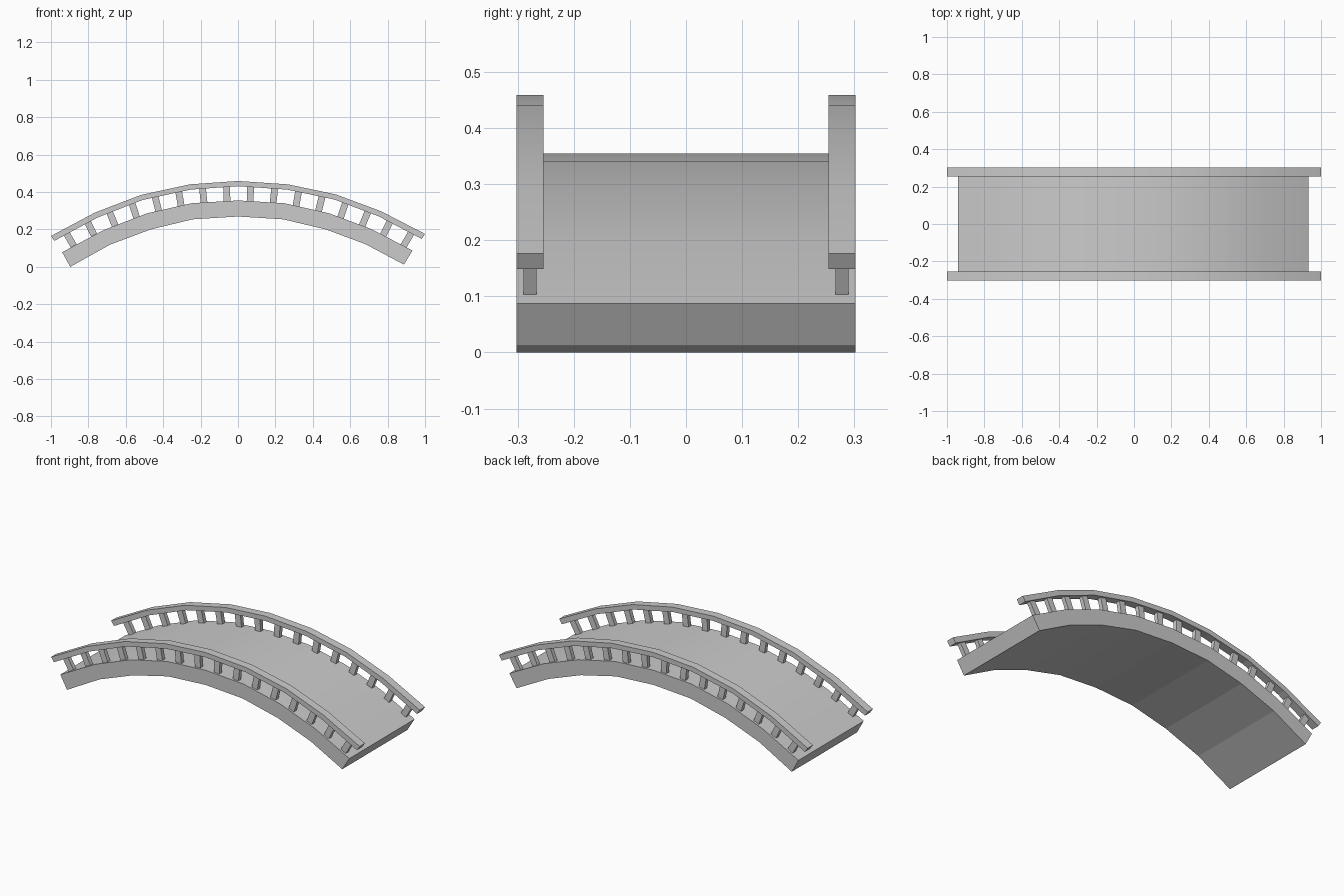
import bpy, bmesh, math
from mathutils import Matrix

if "Cube" in bpy.data.objects:
    bpy.data.objects.remove(bpy.data.objects["Cube"])

DECK_TOP = [(-.94, .078), (-.715, .198), (-.486, .286), (-.248, .340), (0, .355),
            (.248, .340), (.488, .286), (.713, .202), (.933, .087)]
DECK_LOW = [(-.897, 0), (-.685, .118), (-.467, .200), (-.242, .254), (0, .269),
            (.242, .254), (.47, .200), (.682, .121), (.887, .012)]
RAIL_TOP = [(-1, .165), (-.765, .290), (-.52, .384), (-.258, .441), (0, .459),
            (.267, .441), (.524, .387), (.765, .297), (1, .176)]
RAIL_LOW = [(-.982, .139), (-.752, .263), (-.512, .357), (-.253, .413), (0, .431),
            (.262, .413), (.515, .360), (.752, .270), (.982, .149)]


def make_object(name, bm):
    bmesh.ops.recalc_face_normals(bm, faces=bm.faces)
    me = bpy.data.meshes.new(name)
    bm.to_mesh(me)
    bm.free()
    ob = bpy.data.objects.new(name, me)
    bpy.context.collection.objects.link(ob)
    return ob


def arched_beam(name, top, low, y0, y1):
    """Curved beam: a four-sided section carried along the arch."""
    bm = bmesh.new()
    rings = [[bm.verts.new((p[0], y, p[1])) for p, y in
              ((t, y0), (t, y1), (b, y1), (b, y0))] for t, b in zip(top, low)]
    for a, b in zip(rings, rings[1:]):
        for i in range(4):
            j = (i + 1) % 4
            bm.faces.new((a[i], a[j], b[j], b[i]))
    bm.faces.new(rings[0])
    bm.faces.new(rings[-1])
    ob = make_object(name, bm)
    # Smooth walking surface, flat sides and underside
    for p in ob.data.polygons:
        p.use_smooth = p.normal.z > 0.6
    return ob


def balusters(name, y):
    """Sixteen square posts pointing out from the arch centre."""
    bm = bmesh.new()
    centre_z, r0, r1 = -1.397, 1.746, 1.831
    for i in range(16):
        a = math.radians(-30.3 + 60.6 * i / 15 + 0.1)
        m = (Matrix.Translation((0, y, centre_z)) @ Matrix.Rotation(a, 4, 'Y')
             @ Matrix.Translation((0, 0, (r0 + r1) / 2))
             @ Matrix.Diagonal((.036, .024, r1 - r0, 1)))
        bmesh.ops.create_cube(bm, size=1, matrix=m)
    return make_object(name, bm)


# Deck
arched_beam("deck", DECK_TOP, DECK_LOW, -.302, .302)

# Railings on both sides
for side, s in (("front", -1), ("back", 1)):
    arched_beam(side + "_handrail", RAIL_TOP, RAIL_LOW, s * .254, s * .302)
    balusters(side + "_balusters", s * .278)
